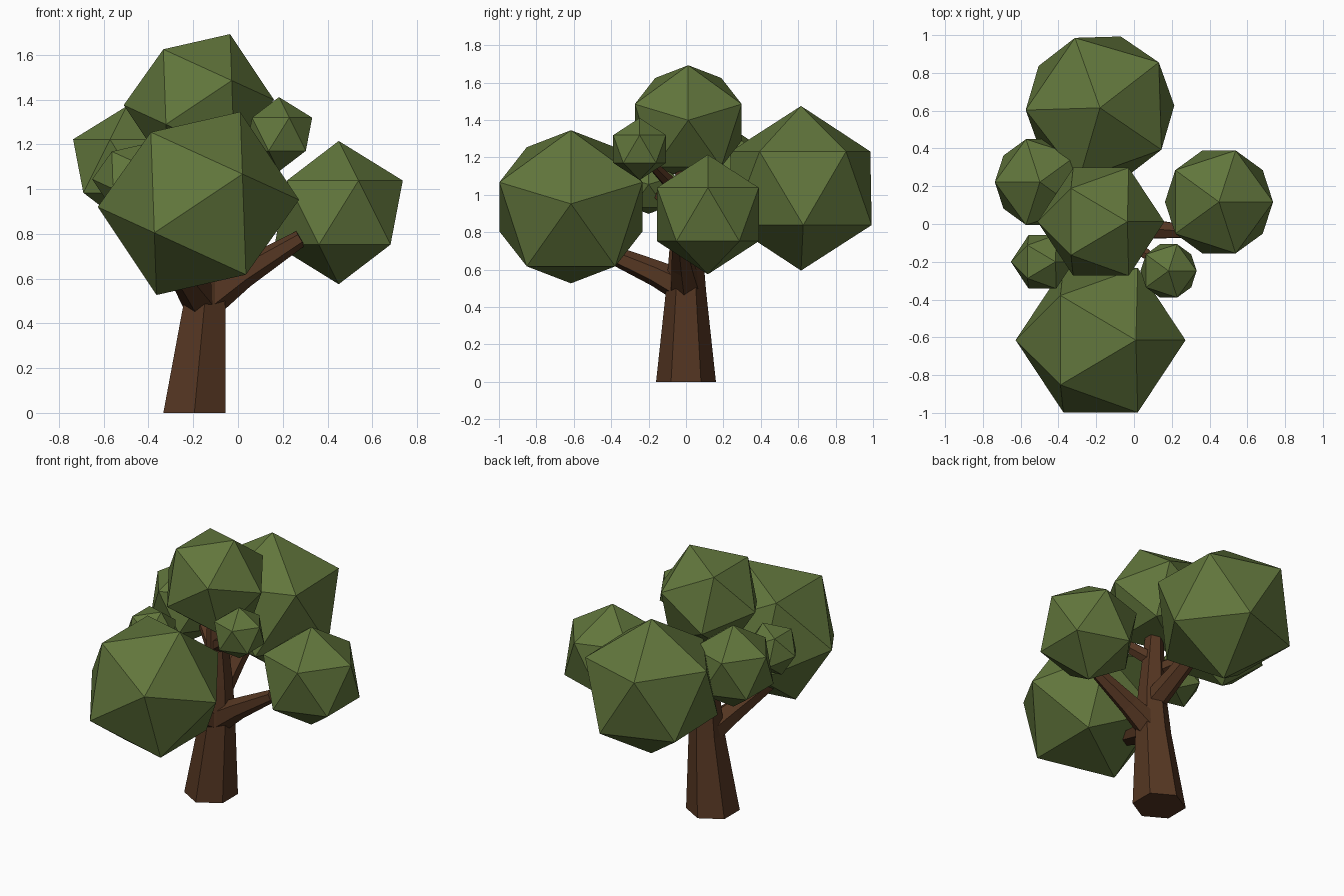
import bpy, bmesh
from math import cos, sin, tau
from mathutils import Vector, Matrix

if "Cube" in bpy.data.objects:
    bpy.data.objects.remove(bpy.data.objects["Cube"])


def material(name, rgb):
    m = bpy.data.materials.new(name)
    m.diffuse_color = (*rgb, 1)
    m.use_nodes = True
    m.node_tree.nodes["Principled BSDF"].inputs["Base Color"].default_value = m.diffuse_color
    return m


LEAF = material("leaf_green", (0.12, 0.18, 0.045))
BARK = material("bark_brown", (0.09, 0.037, 0.016))


def add_object(name, bm, mat):
    bmesh.ops.recalc_face_normals(bm, faces=bm.faces)
    me = bpy.data.meshes.new(name)
    bm.to_mesh(me)
    bm.free()
    me.materials.append(mat)
    ob = bpy.data.objects.new(name, me)
    bpy.context.collection.objects.link(ob)


def clump(name, centre, radius, axis, ring):
    """Icosahedron with one tip along axis and an upper-ring corner towards ring."""
    z = Vector(axis).normalized()
    x = Vector(ring)
    x = (x - z * x.dot(z)).normalized()
    rot = Matrix((x, z.cross(x), z)).transposed().to_4x4()
    bm = bmesh.new()
    bmesh.ops.create_icosphere(bm, subdivisions=1, radius=radius,
                               matrix=Matrix.Translation(centre) @ rot)
    add_object(name, bm, LEAF)


def limb(name, path, level=False):
    """Six-sided tapering tube through (x, y, z, radius) points."""
    pts = [Vector(p[:3]) for p in path]
    bm = bmesh.new()
    rings = []
    for i, p in enumerate(pts):
        t = (pts[min(i + 1, len(pts) - 1)] - pts[max(i - 1, 0)]).normalized()
        if level and i == 0:
            t = Vector((0, 0, 1))
        ref = Vector((0, -1, 0)) if abs(t.z) > 0.75 else Vector((0, 0, 1))
        u = (ref - t * ref.dot(t)).normalized()
        v = t.cross(u)
        rings.append([bm.verts.new(p + path[i][3] * (u * cos(k * tau / 6) + v * sin(k * tau / 6)))
                      for k in range(6)])
    for a, b in zip(rings, rings[1:]):
        for k in range(6):
            bm.faces.new((a[k], a[(k + 1) % 6], b[(k + 1) % 6], b[k]))
    bm.faces.new(rings[0][::-1])
    bm.faces.new(rings[-1])
    add_object(name, bm, BARK)


# Trunk and branches
limb("trunk", [(-0.195, 0, 0, 0.16), (-0.15, 0, 0.48, 0.108),
               (-0.14, 0, 0.75, 0.085), (-0.16, 0, 1.2, 0.05)], level=True)
limb("branch_right", [(-0.15, 0, 0.5, 0.09), (0.02, -0.02, 0.62, 0.065), (0.28, -0.04, 0.78, 0.038)])
limb("branch_front", [(-0.16, 0, 0.5, 0.09), (-0.22, -0.16, 0.58, 0.07), (-0.31, -0.44, 0.7, 0.045)])
limb("branch_back", [(-0.14, 0, 0.68, 0.075), (-0.16, 0.2, 0.8, 0.06), (-0.18, 0.45, 0.95, 0.045)])
limb("twig_left_front", [(-0.15, 0, 0.88, 0.05), (-0.42, -0.17, 1.02, 0.025)])
limb("twig_left_back", [(-0.15, 0, 0.9, 0.05), (-0.42, 0.18, 1.08, 0.025)])
limb("twig_right", [(-0.15, 0, 0.98, 0.05), (0.12, -0.2, 1.18, 0.025)])

# Leaf clumps: tipped sideways or standing upright
SIDE, UP = (1, 0, 0.035), (0, 0, 1)
clump("leaves_front", (-0.177, -0.615, 0.936), 0.45, SIDE, UP)
clump("leaves_top", (-0.175, 0.012, 1.387), 0.336, SIDE, UP)
clump("leaves_left_front", (-0.485, -0.2, 1.05), 0.167, SIDE, UP)
clump("leaves_back", (-0.18, 0.615, 1.035), 0.44, UP, (-1, -0.03, 0))
clump("leaves_right", (0.45, 0.117, 0.895), 0.32, UP, (1, 0, 0))
clump("leaves_right_front", (0.183, -0.248, 1.245), 0.166, UP, (1, 0, 0))
clump("leaves_left_back", (-0.498, 0.222, 1.103), 0.267, UP, (-1, 0, 0))
